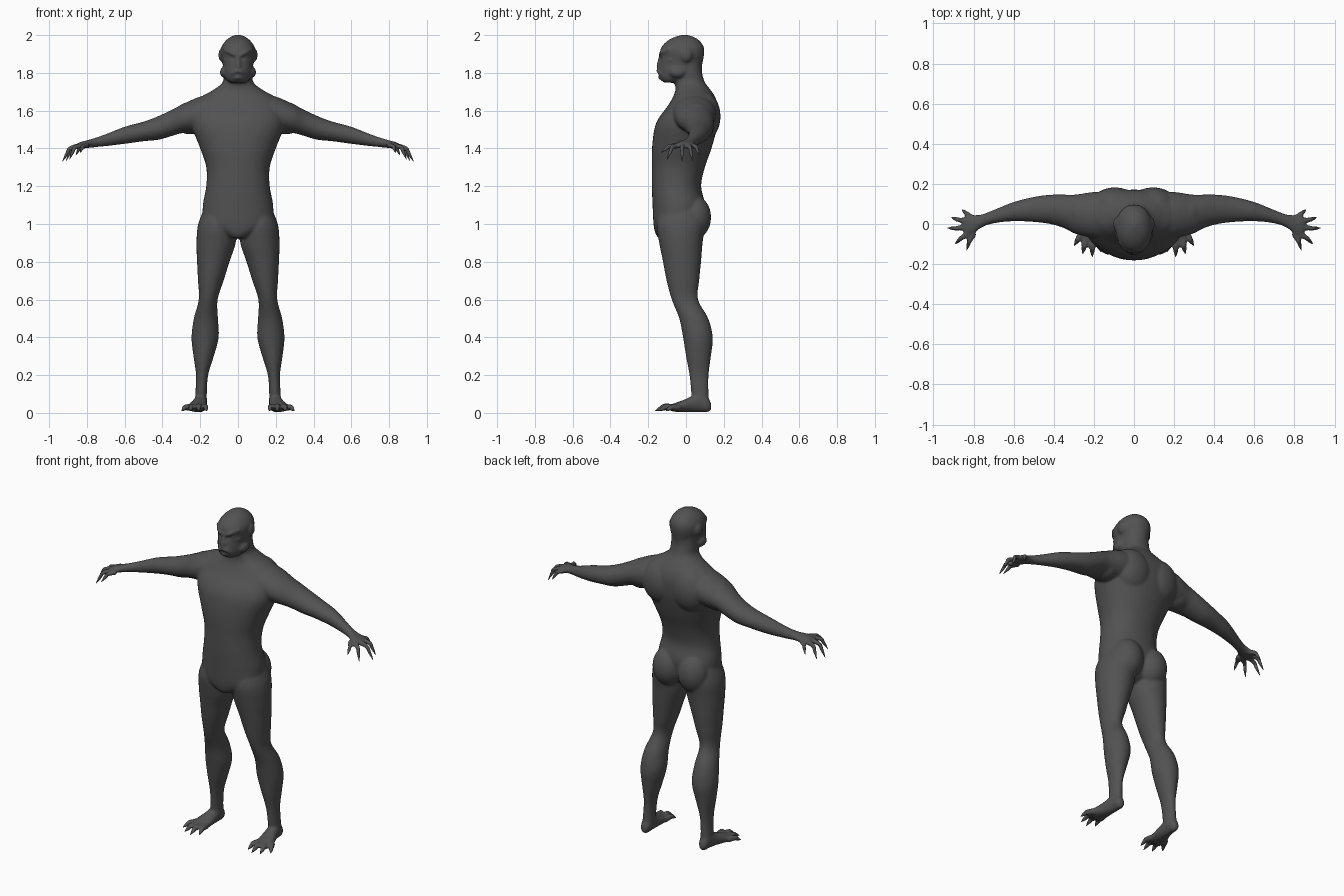
import bpy, bmesh, math
from mathutils import Vector, Matrix

skin = bpy.data.materials.new("dark grey skin")
skin.diffuse_color = (0.085, 0.085, 0.085, 1)


def smooth_rows(rows, n=4):
    """Catmull-Rom interpolation between rows of numbers."""
    rows = [Vector(r) for r in rows]
    out = []
    for i in range(len(rows) - 1):
        a, b, c, d = (rows[max(i - 1, 0)], rows[i], rows[i + 1], rows[min(i + 2, len(rows) - 1)])
        for k in range(n):
            t = k / n
            out.append(b + (c - a) * (0.5 * t) + (a * 2 - b * 5 + c * 4 - d) * (0.5 * t * t)
                       + (b * 3 - a - c * 3 + d) * (0.5 * t ** 3))
    return out + [rows[-1]]


def skin_rings(bm, rings):
    """Bridge rings of points into a closed tube."""
    vs = [[bm.verts.new(p) for p in r] for r in rings]
    n = len(vs[0])
    for a, b in zip(vs, vs[1:]):
        for i in range(n):
            bm.faces.new((a[i], a[(i + 1) % n], b[(i + 1) % n], b[i]))
    bm.faces.new(vs[0])
    bm.faces.new(vs[-1])


def loft(bm, rows, axis, side=1, n=28, power=1.0):
    """Rows are (position, min, max, min, max) on the two other axes."""
    rings = []
    for p, u0, u1, v0, v1 in smooth_rows(rows):
        ring = []
        for i in range(n):
            a = math.tau * i / n
            c, s = math.cos(a), math.sin(a)
            u = (u0 + u1) / 2 + (u1 - u0) / 2 * math.copysign(abs(c) ** power, c)
            v = (v0 + v1) / 2 + (v1 - v0) / 2 * math.copysign(abs(s) ** power, s)
            x, y, z = {"x": (p, u, v), "y": (u, p, v), "z": (u, v, p)}[axis]
            ring.append((x * side, y, z))
        rings.append(ring)
    skin_rings(bm, rings)


def tube(bm, pts, side=1, n=12):
    """Round tube through (x, y, z, radius) points."""
    pts = smooth_rows(pts)
    rings = []
    for i, p in enumerate(pts):
        t = (pts[min(i + 1, len(pts) - 1)] - pts[max(i - 1, 0)]).to_3d().normalized()
        u = t.cross(Vector((0, 0, 1)) if abs(t.z) < 0.9 else Vector((1, 0, 0))).normalized()
        v = t.cross(u)
        ring = [p.to_3d() + (u * math.cos(math.tau * k / n) + v * math.sin(math.tau * k / n)) * p[3]
                for k in range(n)]
        rings.append([(q.x * side, q.y, q.z) for q in ring])
    skin_rings(bm, rings)


def blob(bm, centre, radii, side=1):
    m = Matrix.Translation((centre[0] * side, centre[1], centre[2])) @ Matrix.Diagonal((*radii, 1))
    bmesh.ops.create_uvsphere(bm, u_segments=24, v_segments=16, radius=1, matrix=m)


def finish(bm, name):
    bmesh.ops.recalc_face_normals(bm, faces=bm.faces)
    for f in bm.faces:
        f.smooth = True
    me = bpy.data.meshes.new(name)
    bm.to_mesh(me)
    bm.free()
    me.materials.append(skin)
    ob = bpy.data.objects.new(name, me)
    bpy.context.collection.objects.link(ob)
    return ob


body = bmesh.new()
claws = bmesh.new()

# torso and neck
torso = [(z, -w, w, f, b) for z, w, f, b in (
    (0.925, .04, -.145, .0), (0.95, .10, -.162, .05), (1.0, .18, -.172, .08), (1.1, .186, -.177, .10),
    (1.2, .168, -.181, .08), (1.3, .168, -.181, .10), (1.4, .20, -.18, .135), (1.5, .24, -.168, .162),
    (1.56, .25, -.145, .17), (1.62, .245, -.10, .17), (1.67, .20, -.07, .155), (1.71, .13, -.056, .13),
    (1.75, .082, -.06, .10), (1.80, .076, -.07, .085), (1.85, .075, -.06, .08))]
loft(body, torso, "z", n=40, power=0.92)

# head
head = [(z, -w, w, f, b) for z, w, f, b in (
    (1.748, .04, -.115, -.04), (1.765, .062, -.135, .0), (1.80, .080, -.143, .075), (1.84, .080, -.143, .085),
    (1.88, .088, -.132, .093), (1.91, .092, -.137, .097), (1.94, .086, -.128, .093), (1.97, .066, -.098, .072),
    (1.99, .04, -.06, .042), (2.002, .01, -.02, .005))]
loft(body, head, "z", n=36, power=0.95)
loft(body, [(1.815, -.014, .014, -.154, -.11), (1.84, -.018, .018, -.157, -.11),
            (1.88, -.011, .011, -.147, -.11), (1.91, -.010, .010, -.139, -.11)], "z")
# downturned lips
tube(body, [(-.042, -.118, 1.783, .008), (-.022, -.141, 1.803, .011), (0, -.147, 1.81, .011),
            (.022, -.141, 1.803, .011), (.042, -.118, 1.783, .008)])
tube(body, [(-.032, -.118, 1.772, .008), (0, -.138, 1.776, .011), (.032, -.118, 1.772, .008)])

leg = [(0.04, .162, .228, .035, .125), (0.1, .165, .226, .028, .12), (0.2, .158, .222, .018, .12),
       (0.3, .128, .236, .0, .132), (0.4, .102, .246, -.016, .142), (0.5, .106, .234, -.036, .118),
       (0.6, .108, .208, -.076, .064), (0.7, .076, .212, -.103, .07), (0.8, .045, .217, -.122, .08),
       (0.9, .012, .22, -.142, .088), (1.0, .01, .211, -.155, .10), (1.1, .03, .17, -.13, .08)]
arm = [(.10, -.08, .16, 1.49, 1.69), (.20, -.07, .16, 1.485, 1.675), (.29, -.05, .147, 1.482, 1.635),
       (.35, -.02, .147, 1.466, 1.605), (.42, .0, .146, 1.446, 1.572), (.50, .01, .135, 1.438, 1.542),
       (.60, .014, .11, 1.424, 1.515), (.70, .003, .07, 1.412, 1.476), (.76, -.018, .048, 1.406, 1.455),
       (.80, -.048, .045, 1.402, 1.443), (.835, -.058, .04, 1.398, 1.434), (.85, -.04, .025, 1.40, 1.425)]
foot = [(-.085, .185, .262, .012, .04), (-.06, .168, .272, .006, .052), (-.02, .163, .262, .004, .066),
        (.03, .164, .242, .004, .088), (.08, .165, .23, .004, .11), (.115, .17, .224, .004, .085),
        (.133, .182, .212, .015, .05)]
# knuckle and tip of every finger and toe
fingers = [((.795, -.045, 1.415), (.822, -.088, 1.412), (.835, -.132, 1.378)),
           ((.825, -.045, 1.415), (.865, -.074, 1.405), (.892, -.10, 1.342)),
           ((.835, -.015, 1.415), (.89, -.022, 1.40), (.93, -.02, 1.33)),
           ((.83, .015, 1.415), (.88, .022, 1.402), (.91, .034, 1.335)),
           ((.80, .025, 1.415), (.835, .052, 1.41), (.858, .072, 1.365))]
toes = [((.18, -.05, .028), (.172, -.10, .032), (.166, -.14, .01)),
        ((.205, -.06, .028), (.208, -.115, .034), (.208, -.165, .01)),
        ((.235, -.055, .028), (.247, -.105, .032), (.256, -.15, .01)),
        ((.255, -.035, .028), (.278, -.075, .03), (.298, -.108, .01))]

for s in (1, -1):
    # limbs
    loft(body, leg, "z", s)
    loft(body, arm, "x", s)
    loft(body, foot, "y", s)
    # buttocks, back and shoulder muscles
    blob(body, (.085, .045, 1.035), (.092, .088, .115), s)
    blob(body, (.095, .095, 1.57), (.12, .088, .13), s)
    blob(body, (.255, .055, 1.56), (.09, .088, .085), s)
    # ears, jaw corners, brows and eyes
    blob(body, (.082, .0, 1.895), (.022, .035, .038), s)
    blob(body, (.070, -.045, 1.803), (.026, .045, .030), s)
    tube(body, [(.012, -.137, 1.893, .009), (.04, -.128, 1.908, .011), (.075, -.088, 1.925, .008)], s)
    blob(body, (.04, -.113, 1.883), (.014, .014, .009), s)
    tube(body, [(.02, -.13, 1.862, .008), (.045, -.114, 1.862, .009), (.072, -.08, 1.868, .008)], s)
    # fingers and toes with pointed claws
    for digits, r in ((fingers, .015), (toes, .019)):
        for a, b, c in digits:
            a, b, c = Vector(a), Vector(b), Vector(c)
            m = b.lerp(c, 0.45)
            tube(body, [(*a, r), (*b, r * .85), (*m, r * .55)], s)
            tube(claws, [(*b.lerp(c, 0.1), r * .6), (*m, r * .55), (*c, .001)], s, 10)

# fuse the body parts into one soft skin
body_ob = finish(body, "body")
fuse = body_ob.modifiers.new("fuse", "REMESH")
fuse.mode = "VOXEL"
fuse.voxel_size = 0.007
fuse.use_smooth_shade = True
soft = body_ob.modifiers.new("soften", "SMOOTH")
soft.factor = 0.5
soft.iterations = 7

finish(claws, "claws")
